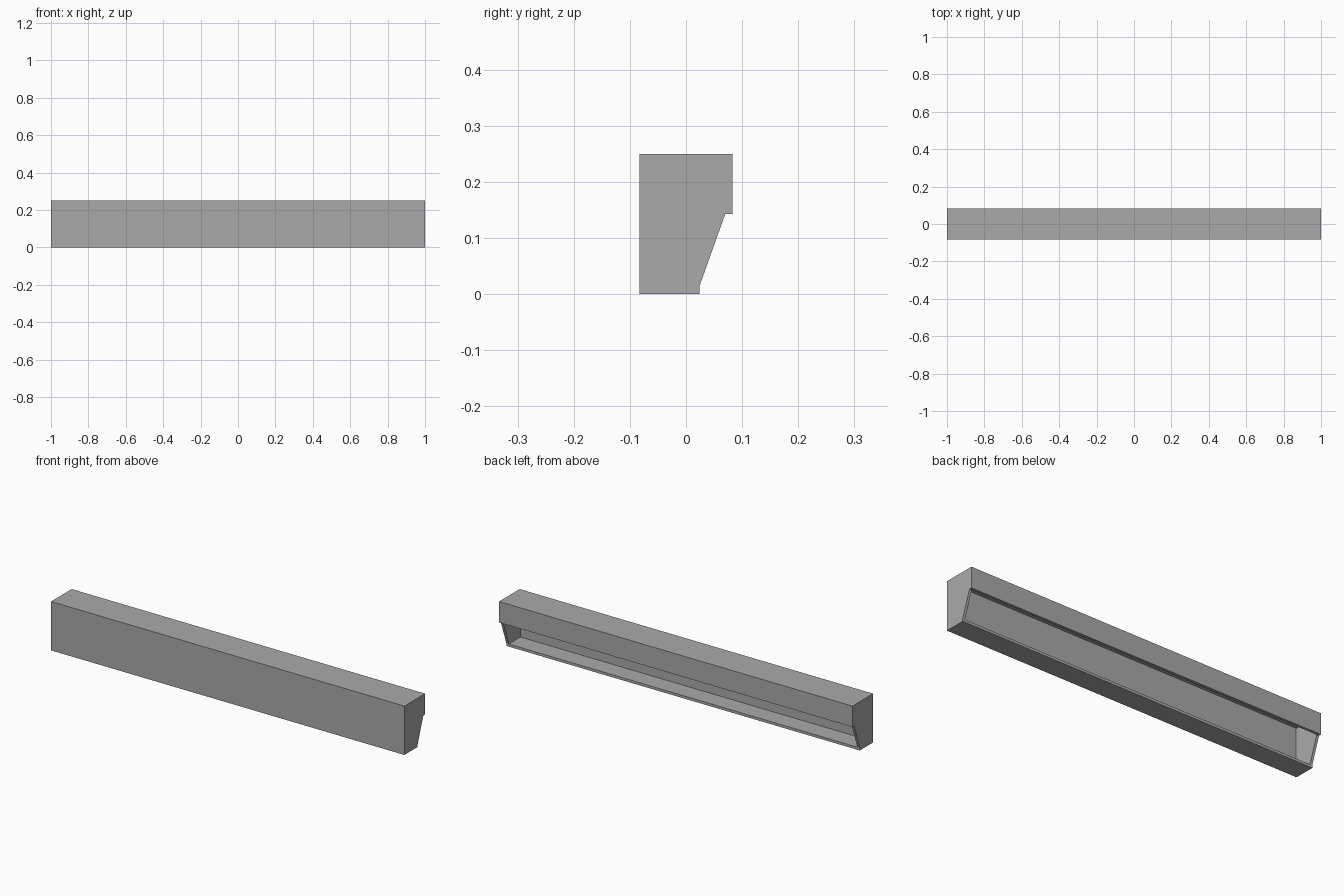
import bpy
import bmesh

cube = bpy.data.objects.get("Cube")
if cube:
    bpy.data.objects.remove(cube, do_unlink=True)

# Plain grey material
GREY = (0.4, 0.4, 0.4, 1.0)
grey = bpy.data.materials.new("plain grey")
grey.use_nodes = True
grey.diffuse_color = GREY
grey.node_tree.nodes["Principled BSDF"].inputs["Base Color"].default_value = GREY

# Cross-section dimensions (y, z)
WALL = 0.0133
FRONT, BACK, TOP = -0.0833, 0.0833, 0.25
FLOOR_BACK, LIP_Z = 0.0237, 0.143

profile = {
    "front_low": (FRONT, 0), "back_low": (FLOOR_BACK, 0),
    "floor_edge": (FLOOR_BACK, WALL), "lip_in": (BACK - WALL, LIP_Z),
    "lip_out": (BACK, LIP_Z), "back_top": (BACK, TOP), "front_top": (FRONT, TOP),
}
cavity = {
    "floor_edge": profile["floor_edge"], "lip_in": profile["lip_in"],
    "roof_back": (BACK - WALL, TOP - WALL), "roof_front": (FRONT + WALL, TOP - WALL),
    "floor_front": (FRONT + WALL, WALL),
}

bm = bmesh.new()


def section(points, x):
    return {name: bm.verts.new((x, y, z)) for name, (y, z) in points.items()}


# Outer and inner sections at both ends
ends = [(section(profile, s), section(cavity, s * (1 - WALL))) for s in (-1, 1)]
(outer_r, inner_r), (outer_l, inner_l) = ends

# End plates with their sloping rims
for outer, inner in ends:
    bm.faces.new(outer.values())
    bm.faces.new(inner.values())
    bm.faces.new([outer["floor_edge"], outer["lip_in"],
                  inner["lip_in"], inner["floor_edge"]])


def strips(a, b, names):
    for p, q in zip(names, names[1:]):
        bm.faces.new([a[p], a[q], b[q], b[p]])


# Outer shell and cavity walls along the length
strips(outer_r, outer_l, ["lip_out", "back_top", "front_top", "front_low", "back_low"])
strips(inner_r, inner_l, ["lip_in", "roof_back", "roof_front", "floor_front", "floor_edge"])

# Floor edge and underside of the lip, bordering the opening
for near, far in (("floor_edge", "back_low"), ("lip_in", "lip_out")):
    bm.faces.new([inner_r[near], outer_r[near], outer_r[far],
                  outer_l[far], outer_l[near], inner_l[near]])

bmesh.ops.recalc_face_normals(bm, faces=bm.faces)
mesh = bpy.data.meshes.new("open_back_housing")
bm.to_mesh(mesh)
bm.free()
mesh.materials.append(grey)
housing = bpy.data.objects.new("open_back_housing", mesh)
bpy.context.collection.objects.link(housing)
